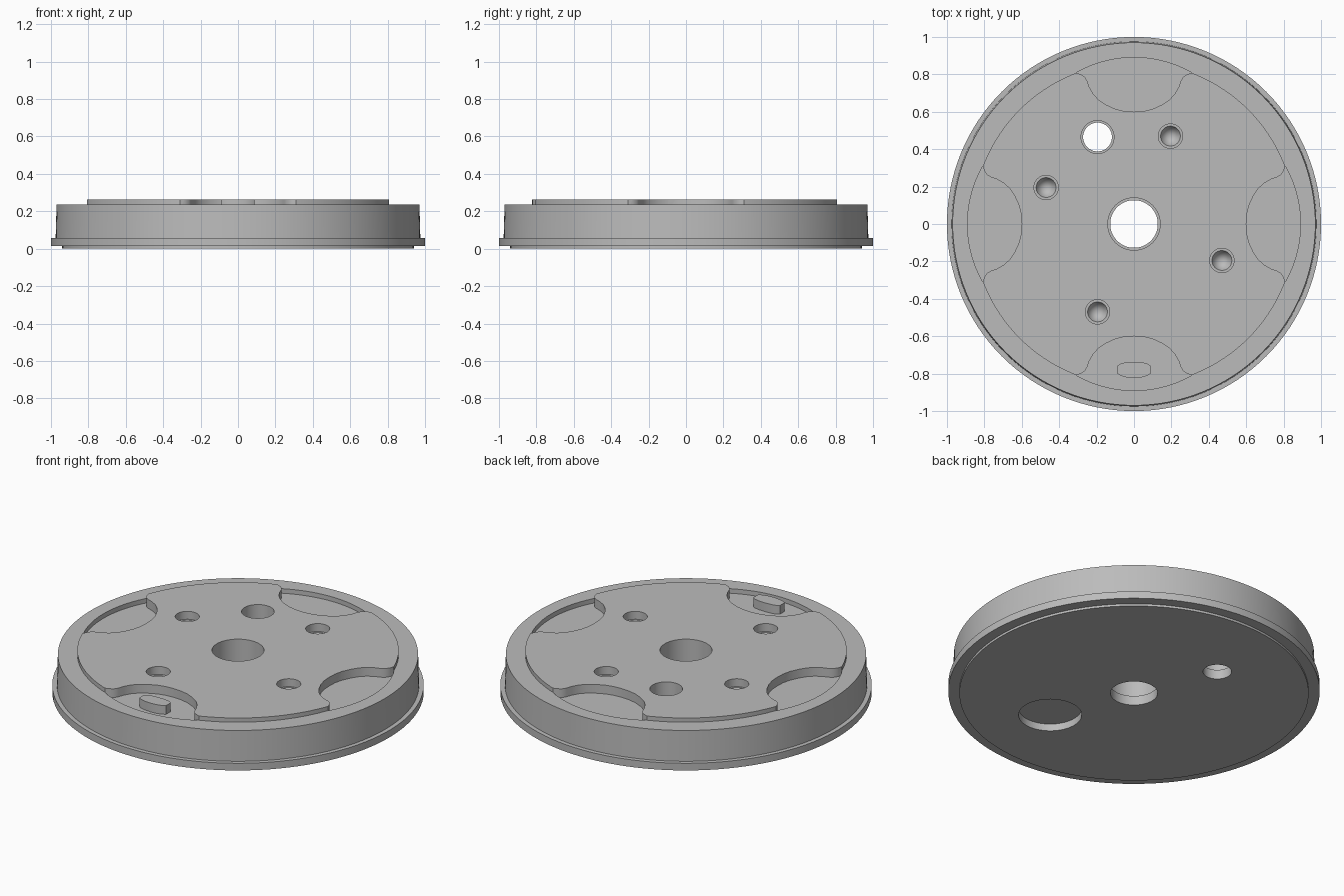
import bpy, bmesh, math

if "Cube" in bpy.data.objects:
    bpy.data.objects.remove(bpy.data.objects["Cube"])

grey = bpy.data.materials.new("plain grey")
grey.diffuse_color = (0.5, 0.5, 0.5, 1)
grey.use_nodes = True
grey.node_tree.nodes["Principled BSDF"].inputs["Base Color"].default_value = grey.diffuse_color


def finish(name, bm):
    bmesh.ops.remove_doubles(bm, verts=bm.verts, dist=1e-5)
    bmesh.ops.recalc_face_normals(bm, faces=bm.faces)
    mesh = bpy.data.meshes.new(name)
    bm.to_mesh(mesh)
    bm.free()
    mesh.materials.append(grey)
    obj = bpy.data.objects.new(name, mesh)
    bpy.context.collection.objects.link(obj)
    return obj


def revolve(name, profile, x=0, y=0, steps=64):
    """Spin a closed (radius, z) profile about a vertical axis."""
    bm = bmesh.new()
    vs = [bm.verts.new((r, 0, z)) for r, z in profile]
    edges = [bm.edges.new((vs[i], vs[(i + 1) % len(vs)])) for i in range(len(vs))
             if profile[i][0] > 0 or profile[(i + 1) % len(vs)][0] > 0]
    bmesh.ops.spin(bm, geom=vs + edges, axis=(0, 0, 1), cent=(0, 0, 0),
                   angle=math.tau, steps=steps, use_merge=False)
    bmesh.ops.translate(bm, verts=bm.verts, vec=(x, y, 0))
    return finish(name, bm)


def prism(name, outline, z0, z1, turn=0):
    """Extrude a flat outline upward, turned about the centre."""
    bm = bmesh.new()
    c, s = math.cos(turn), math.sin(turn)
    low = [bm.verts.new((x * c - y * s, x * s + y * c, z0)) for x, y in outline]
    face = bm.faces.new(low)
    top = bmesh.ops.extrude_face_region(bm, geom=[face])["geom"]
    bmesh.ops.translate(bm, vec=(0, 0, z1 - z0),
                        verts=[v for v in top if isinstance(v, bmesh.types.BMVert)])
    return finish(name, bm)


def smooth(obj):
    bpy.ops.object.select_all(action='DESELECT')
    obj.select_set(True)
    bpy.context.view_layer.objects.active = obj
    bpy.ops.object.shade_smooth_by_angle(angle=math.radians(30))


# Disc with base lip, flange, drafted wall, raised platform and stepped bore
TOP, RIM, FLOOR = 0.262, 0.237, 0.21
disc = revolve("disc_body", [
    (0.127, 0), (0.94, 0), (0.94, 0.0135), (1, 0.0135), (1, 0.056),
    (0.975, 0.056), (0.97, RIM), (0.865, RIM), (0.865, TOP),
    (0.14, TOP), (0.14, 0.056), (0.127, 0.056)], steps=128)

cutters = []

# Four scalloped recesses: smooth inner bay, bowed outer edge
bay = [(0.60, 0), (0.603, 0.05), (0.615, 0.10), (0.637, 0.148), (0.665, 0.19),
       (0.695, 0.218), (0.735, 0.24), (0.765, 0.25), (0.786, 0.263),
       (0.80, 0.285), (0.808, 0.31)]
sag, half = 0.89 - 0.808, 0.31
rad = (half ** 2 + sag ** 2) / (2 * sag)
sweep = math.asin(half / rad)
outer = [(0.89 - rad + rad * math.cos(sweep * k / 10), rad * math.sin(sweep * k / 10))
         for k in range(9, -1, -1)]
upper = bay + outer
outline = upper + [(x, -y) for x, y in reversed(upper[1:-1])]
for i in range(4):
    cutters.append(prism("scallop_cutter", outline, FLOOR, 0.4, i * math.pi / 2))

# Four counterbored holes with conical bottoms
for x, y in ((0.195, 0.47), (-0.47, 0.195), (0.47, -0.195), (-0.195, -0.47)):
    cutters.append(revolve("screw_hole_cutter", [
        (0, 0.1), (0.053, 0.215), (0.065, 0.215), (0.065, 0.4), (0, 0.4)], x, y, 48))

# Stepped through hole and blind pocket underneath
cutters.append(revolve("through_hole_cutter", [
    (0, -0.1), (0.077, -0.1), (0.077, 0.056), (0.088, 0.056), (0.088, 0.4), (0, 0.4)],
    -0.195, 0.465))
cutters.append(revolve("pocket_cutter", [
    (0, -0.1), (0.17, -0.1), (0.17, 0.042), (0, 0.042)], 0.195, -0.47))

bpy.context.view_layer.objects.active = disc
for cutter in cutters:
    cutter.hide_render = True
    mod = disc.modifiers.new("cut", 'BOOLEAN')
    mod.operation, mod.solver, mod.object = 'DIFFERENCE', 'EXACT', cutter
    bpy.ops.object.modifier_apply(modifier=mod.name)
    bpy.data.objects.remove(cutter)
smooth(disc)

# Locating tab standing in the front recess
side = [(0.0, -0.737), (0.04, -0.739), (0.07, -0.745), (0.088, -0.757),
        (0.088, -0.80), (0.07, -0.812), (0.04, -0.82), (0.0, -0.823)]
tab = prism("locating_tab", side + [(-x, y) for x, y in reversed(side[1:-1])],
            FLOOR - 0.005, TOP)
smooth(tab)
